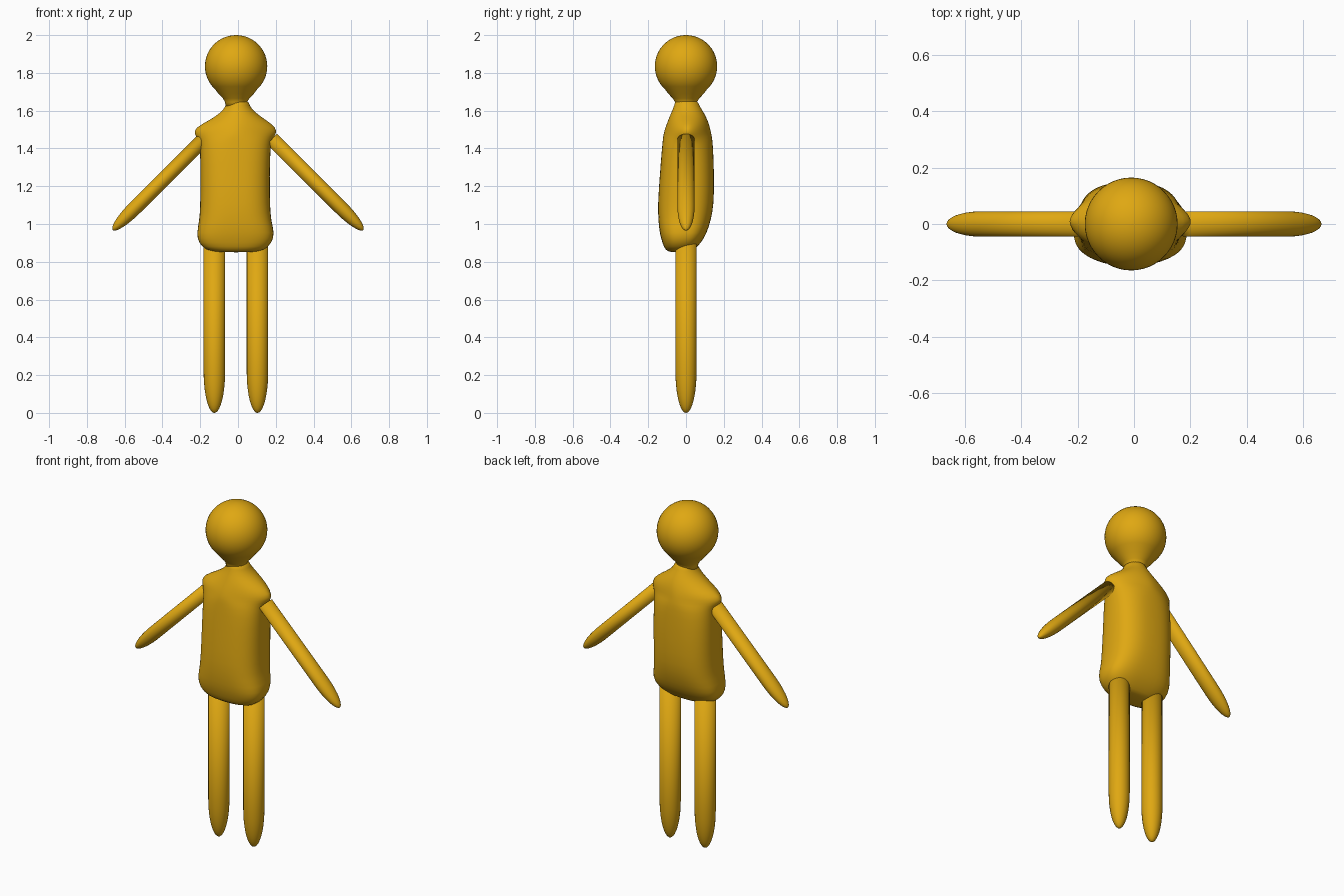
import bpy
import bmesh
import math
from mathutils import Matrix, Vector

cube = bpy.data.objects.get("Cube")
if cube:
    bpy.data.objects.remove(cube, do_unlink=True)

# One flat colour for the whole figure
GOLD = (0.74, 0.39, 0.006, 1.0)
gold = bpy.data.materials.new("golden yellow")
gold.use_nodes = True
gold.diffuse_color = GOLD
shader = gold.node_tree.nodes["Principled BSDF"]
shader.inputs["Base Color"].default_value = GOLD
shader.inputs["Roughness"].default_value = 0.6


def signed_power(value, power):
    return math.copysign(abs(value) ** power, value)


def loft(name, sections, matrix=Matrix(), sides=32, subdivide=0):
    """Skin superellipse sections (height, x min, x max, y min, y max, squareness)."""
    bm = bmesh.new()
    rings = []
    for z, x0, x1, y0, y1, square in sections:
        ring = []
        for i in range(sides):
            angle = math.tau * i / sides
            u = signed_power(math.cos(angle), 2 / square)
            v = signed_power(math.sin(angle), 2 / square)
            x = (x0 + x1) / 2 + u * (x1 - x0) / 2
            y = (y0 + y1) / 2 + v * (y1 - y0) / 2
            ring.append(bm.verts.new(matrix @ Vector((x, y, z))))
        rings.append(ring)
    for low, high in zip(rings, rings[1:]):
        for i in range(sides):
            j = (i + 1) % sides
            bm.faces.new((low[i], low[j], high[j], high[i]))
    bm.faces.new(rings[0])
    bm.faces.new(rings[-1])
    bmesh.ops.recalc_face_normals(bm, faces=bm.faces)
    mesh = bpy.data.meshes.new(name)
    bm.to_mesh(mesh)
    bm.free()
    mesh.materials.append(gold)
    obj = bpy.data.objects.new(name, mesh)
    bpy.context.collection.objects.link(obj)
    if subdivide:
        obj.modifiers.new("smooth", "SUBSURF").levels = subdivide
        obj.modifiers["smooth"].render_levels = subdivide
    for face in mesh.polygons:
        face.use_smooth = True
    return obj


def limb(name, tip, top, rx, ry, taper):
    """Round rod from a tapered elliptical tip up to its hidden top end."""
    tip, top = Vector(tip), Vector(top)
    axis = top - tip
    steps = 10
    sections = []
    for i in range(steps + 1):
        angle = math.pi / 2 * max(i / steps, 0.03)
        grow = math.sin(angle)
        sections.append((taper * (1 - math.cos(angle)),
                         -rx * grow, rx * grow, -ry * grow, ry * grow, 2))
    sections.append((axis.length, -rx, rx, -ry, ry, 2))
    tilt = Matrix.Rotation(math.atan2(axis.x, axis.z), 4, "Y")
    return loft(name, sections, Matrix.Translation(tip) @ tilt, sides=24)


# Soft torso: rounded hem, boxy trunk, pointed shoulder caps, sloping collar
loft("torso", [
    (0.85, -0.10, 0.08, -0.08, 0.02, 2.2),
    (0.86, -0.17, 0.14, -0.11, 0.04, 2.6),
    (0.90, -0.21, 0.18, -0.125, 0.08, 2.8),
    (0.95, -0.22, 0.195, -0.14, 0.11, 2.8),
    (1.02, -0.205, 0.175, -0.147, 0.132, 2.7),
    (1.10, -0.20, 0.17, -0.15, 0.148, 2.6),
    (1.25, -0.20, 0.168, -0.14, 0.15, 2.6),
    (1.40, -0.20, 0.172, -0.128, 0.144, 2.5),
    (1.45, -0.21, 0.18, -0.123, 0.14, 2.0),
    (1.475, -0.235, 0.205, -0.12, 0.135, 1.6),
    (1.51, -0.23, 0.205, -0.11, 0.128, 1.6),
    (1.55, -0.15, 0.15, -0.095, 0.115, 1.8),
    (1.59, -0.09, 0.09, -0.078, 0.095, 2),
    (1.63, -0.06, 0.058, -0.06, 0.068, 2),
    (1.66, -0.06, 0.055, -0.058, 0.06, 2),
], subdivide=1)

# Ball head that flows down into the neck
R, CX, CZ = 0.165, -0.01, 1.835
profile = [(1.62, 0.056), (1.645, 0.058), (1.665, 0.07), (1.69, 0.094)]
for i in range(21):
    angle = math.radians(-47 + 136 * i / 20)
    profile.append((CZ + R * math.sin(angle), R * math.cos(angle)))
loft("head_and_neck", [(z, CX - r, CX + r, -r, r, 2) for z, r in profile], sides=48)

# Arms spread out and down, legs straight down
for side, s, leg_x in (("left", 1, 0.103), ("right", -1, -0.125)):
    limb(side + "_arm", (s * 0.663, 0, 0.968), (s * 0.18, 0, 1.45), 0.038, 0.045, 0.17)
    limb(side + "_leg", (leg_x, 0, 0), (leg_x, 0, 0.93), 0.057, 0.056, 0.22)
